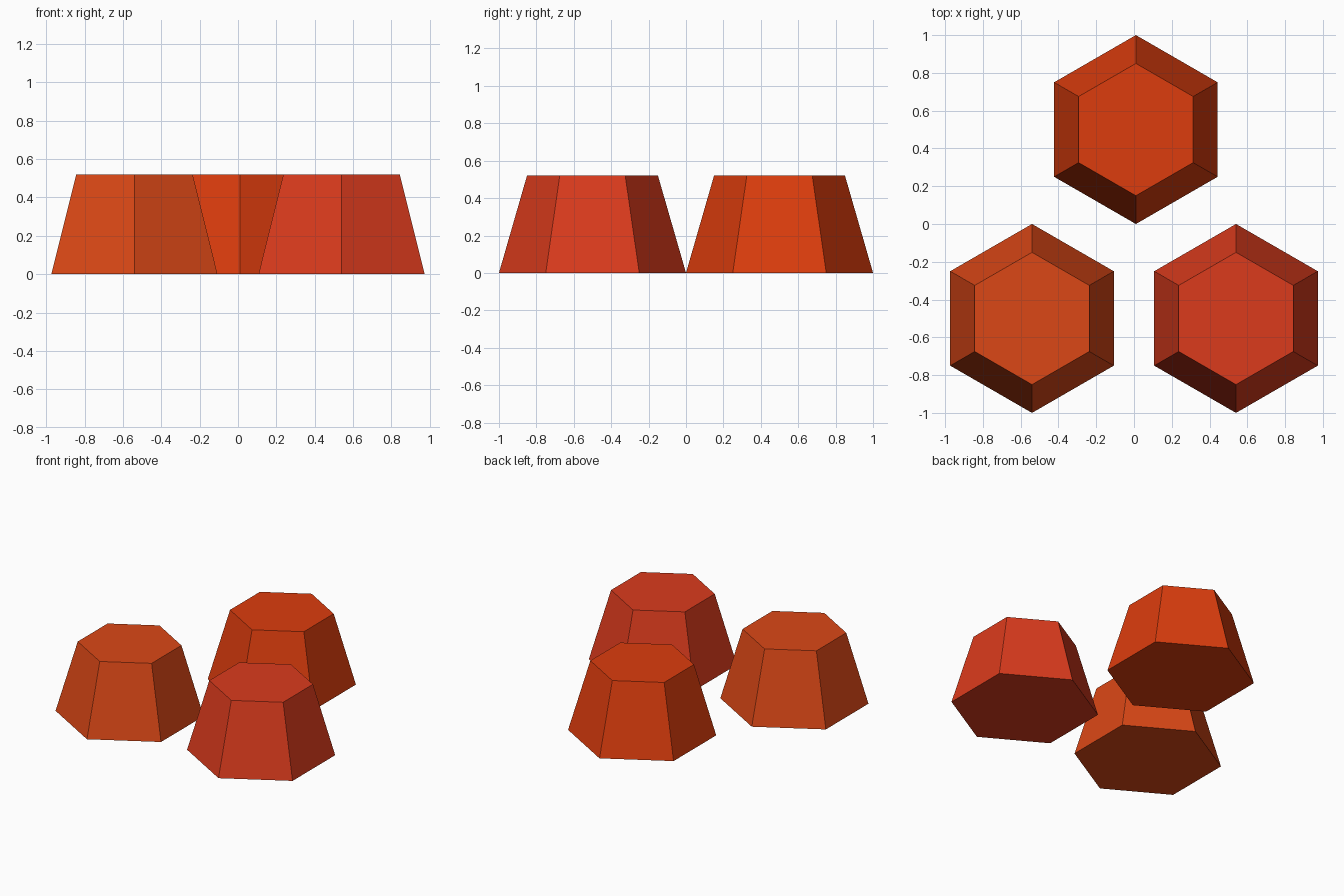
import bpy

if "Cube" in bpy.data.objects:
    bpy.data.objects.remove(bpy.data.objects["Cube"])

HEIGHT = 0.52


def hex_block(name, x, y, color):
    # Tapered six-sided block with corners pointing along y
    bpy.ops.mesh.primitive_cone_add(vertices=6, radius1=0.5, radius2=0.35,
                                    depth=HEIGHT, location=(x, y, HEIGHT / 2))
    block = bpy.context.object
    block.name = name
    mat = bpy.data.materials.new(name + "_color")
    mat.diffuse_color = (*color, 1)
    mat.use_nodes = True
    mat.node_tree.nodes["Principled BSDF"].inputs["Base Color"].default_value = mat.diffuse_color
    block.data.materials.append(mat)


# Three blocks in a triangle, each a slightly different red-orange
hex_block("back_block", 0.01, 0.5, (0.72, 0.046, 0.004))
hex_block("front_left_block", -0.54, -0.5, (0.71, 0.064, 0.008))
hex_block("front_right_block", 0.54, -0.5, (0.71, 0.044, 0.012))
